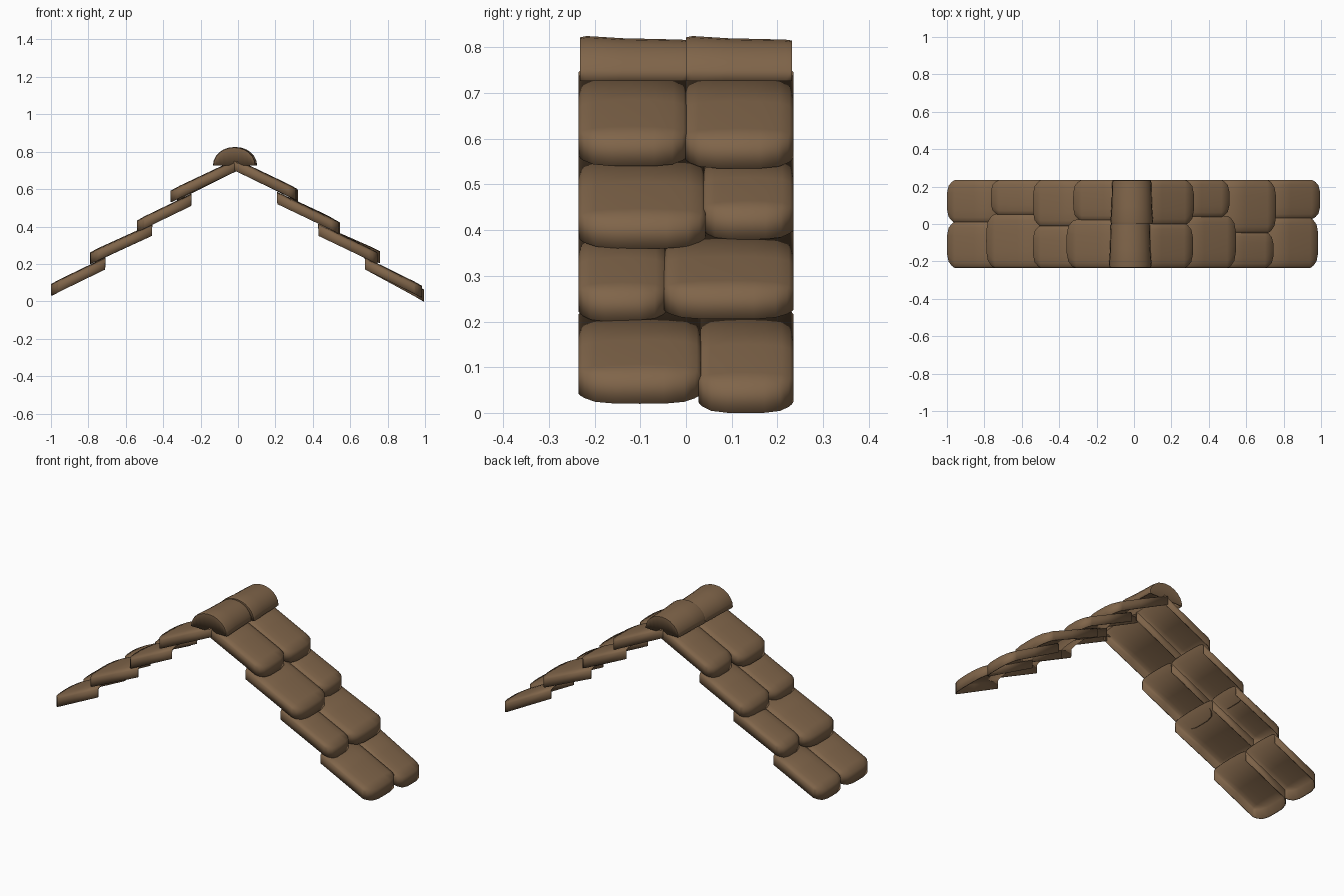
import bpy, bmesh, math
from mathutils import Vector

cube = bpy.data.objects.get("Cube")
if cube:
    bpy.data.objects.remove(cube)

brown = bpy.data.materials.new("weathered brown")
brown.use_nodes = True
COLOUR = (0.216, 0.130, 0.068, 1)
brown.diffuse_color = COLOUR
brown.node_tree.nodes["Principled BSDF"].inputs["Base Color"].default_value = COLOUR


def skin(name, rows, thickness, angle):
    """Skin a grid of points as a sheet facing up, then thicken it inwards."""
    bm = bmesh.new()
    grid = [[bm.verts.new(p) for p in row] for row in rows]
    for a, b in zip(grid, grid[1:]):
        for i in range(len(a) - 1):
            bm.faces.new((a[i], a[i + 1], b[i + 1], b[i]))
    bmesh.ops.remove_doubles(bm, verts=bm.verts, dist=0.0005)
    bm.normal_update()
    if sum(f.normal.z * f.calc_area() for f in bm.faces) < 0:
        bmesh.ops.reverse_faces(bm, faces=bm.faces)
    mesh = bpy.data.meshes.new(name)
    bm.to_mesh(mesh)
    bm.free()
    obj = bpy.data.objects.new(name, mesh)
    bpy.context.collection.objects.link(obj)
    mesh.materials.append(brown)
    bpy.ops.object.select_all(action='DESELECT')
    obj.select_set(True)
    bpy.context.view_layer.objects.active = obj
    bpy.ops.object.shade_smooth_by_angle(angle=math.radians(angle))
    solid = obj.modifiers.new("thickness", 'SOLIDIFY')
    solid.thickness = thickness
    solid.offset = -1


# half cross-section of a tile: (sideways, height share)
HALF = [(-1, 0), (-1, 0.72), (-0.93, 0.86), (-0.75, 0.95), (-0.4, 1)]
SECTION = HALF + [(0, 1.02)] + [(-v, h) for v, h in reversed(HALF)]
HEIGHT = 0.064


def shingle(name, upper, lower, y0, y1):
    """Hollow domed tile with clipped lower corners; upper and lower are (x, z)."""
    a, b = Vector((upper[0], 0, upper[1])), Vector((lower[0], 0, lower[1]))
    run = b - a
    mid, half = (y0 + y1) / 2, (y1 - y0) / 2 + 0.003
    rows = []
    for t, lift in ((0, 1), (0.5, 1), (0.86, 1), (1, 0.95), (1, 0)):
        row = []
        for v, h in SECTION:
            p = a + run * t
            if t == 1:
                p -= run.normalized() * 0.04 * abs(v) ** 5
            p.y = mid + v * half * (0.97 if t == 1 else 1)
            p.z += HEIGHT * h * lift
            row.append(p)
        rows.append(row)
    skin(name, rows, 0.005, 75)


EDGE = 0.232
# upper (x, z), front lower (x, z), back lower (x, z), seam y
left_slope = [
    ((-0.02, 0.70), (0.315, 0.54), (0.32, 0.535), 0.0),
    ((0.21, 0.52), (0.545, 0.36), (0.51, 0.38), 0.04),
    ((0.43, 0.35), (0.745, 0.20), (0.76, 0.205), -0.045),
    ((0.68, 0.17), (0.985, 0.02), (0.995, 0.0), 0.03),
]
right_slope = [
    ((0.0, 0.70), (-0.36, 0.53), (-0.325, 0.54), 0.02),
    ((-0.25, 0.51), (-0.54, 0.37), (-0.54, 0.37), -0.01),
    ((-0.46, 0.35), (-0.79, 0.20), (-0.765, 0.21), 0.05),
    ((-0.71, 0.17), (-1.0, 0.03), (-1.0, 0.03), 0.01),
]
for side, slope in (("left", left_slope), ("right", right_slope)):
    for row, (upper, front, back, seam) in enumerate(slope, 1):
        shingle(f"{side}_front_shingle_{row}", upper, front, -EDGE, seam)
        shingle(f"{side}_back_shingle_{row}", upper, back, seam, EDGE)


def ridge_cap(name, y0, y1, x):
    """Half-round tile, a little larger at its front, closed at both ends."""
    angles = [math.pi * i / 12 for i in range(13)]
    rows = []
    for t, grow, lift in ((0, 0.97, 0), (0, 0.97, 1), (0.06, 1, 1), (0.4, 0.95, 1),
                          (0.94, 0.92, 1), (1, 0.9, 1), (1, 0.9, 0)):
        rows.append([Vector((x + 0.114 * grow * math.cos(w), y0 + (y1 - y0) * t,
                             0.727 + 0.098 * grow * math.sin(w) * lift))
                     for w in angles])
    skin(name, rows, 0.005, 50)


ridge_cap("front_ridge_cap", -EDGE, 0.004, -0.02)
ridge_cap("back_ridge_cap", 0.0, EDGE, -0.012)
